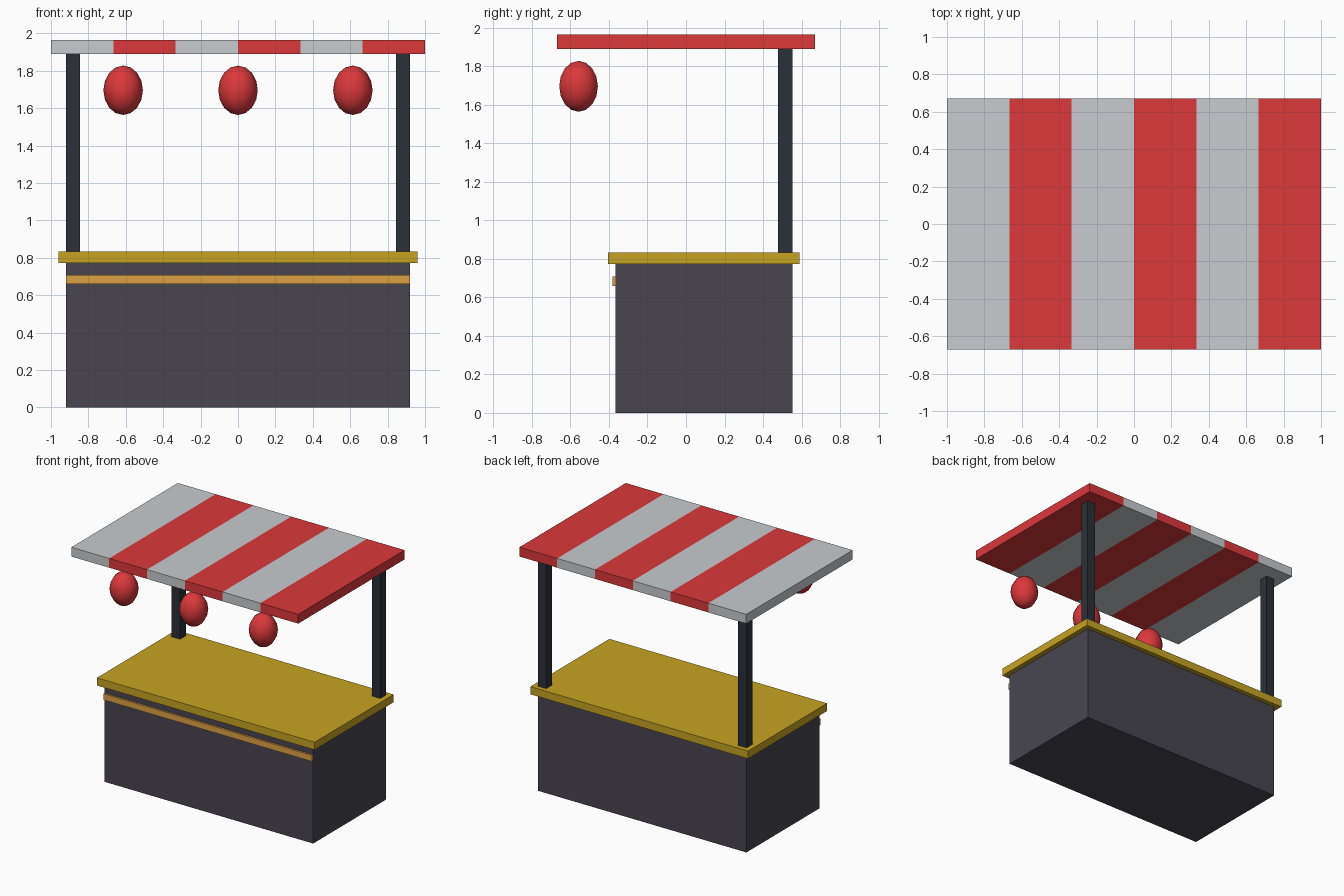
import bpy

if "Cube" in bpy.data.objects:
    bpy.data.objects.remove(bpy.data.objects["Cube"])

def material(name, rgb):
    # sRGB bytes to linear colour
    lin = [((c / 255 + 0.055) / 1.055) ** 2.4 for c in rgb]
    m = bpy.data.materials.new(name)
    m.diffuse_color = (*lin, 1)
    m.use_nodes = True
    m.node_tree.nodes["Principled BSDF"].inputs["Base Color"].default_value = m.diffuse_color
    return m

RED = material("red", (220, 56, 58))
PALE = material("pale_grey", (200, 204, 207))
DARK = material("dark_panel", (72, 69, 79))
POST = material("dark_post", (42, 49, 56))
YELLOW = material("yellow", (198, 164, 34))
ORANGE = material("orange", (222, 160, 68))

def box(name, x, y, z, mat):
    """Box from (min, max) ranges on each axis."""
    bpy.ops.mesh.primitive_cube_add(size=1, location=[(a + b) / 2 for a, b in (x, y, z)])
    ob = bpy.context.object
    ob.name = name
    ob.scale = [b - a for a, b in (x, y, z)]
    bpy.ops.object.transform_apply(location=False, rotation=False, scale=True)
    ob.data.materials.append(mat)
    return ob

# Counter: body, top and front trim
box("counter_body", (-0.92, 0.92), (-0.367, 0.553), (0, 0.772), DARK)
box("counter_top", (-0.96, 0.96), (-0.406, 0.59), (0.772, 0.833), YELLOW)
box("front_trim", (-0.92, 0.92), (-0.382, -0.367), (0.659, 0.708), ORANGE)

# Rear posts
for side, cx in (("left", -0.883), ("right", 0.883)):
    box(f"{side}_post", (cx - 0.037, cx + 0.037), (0.478, 0.552), (0.833, 1.89), POST)

# Striped awning
for i in range(6):
    x0 = -1 + i / 3
    box(f"awning_stripe_{i + 1}", (x0, x0 + 1 / 3), (-0.67, 0.67), (1.89, 1.964),
        RED if i % 2 else PALE)

# Hanging lanterns
for i in range(3):
    bpy.ops.mesh.primitive_uv_sphere_add(segments=10, ring_count=8, radius=1,
                                         location=((i - 1) * 0.614, -0.558, 1.696))
    ob = bpy.context.object
    ob.name = f"lantern_{i + 1}"
    ob.scale = (0.1055, 0.1055, 0.132)
    bpy.ops.object.transform_apply(location=False, rotation=False, scale=True)
    # put a vertex column on the x axis
    if max(v.co.x for v in ob.data.vertices) < 0.105:
        ob.rotation_euler.z = 1.5707963
    bpy.ops.object.shade_smooth()
    ob.data.materials.append(RED)
